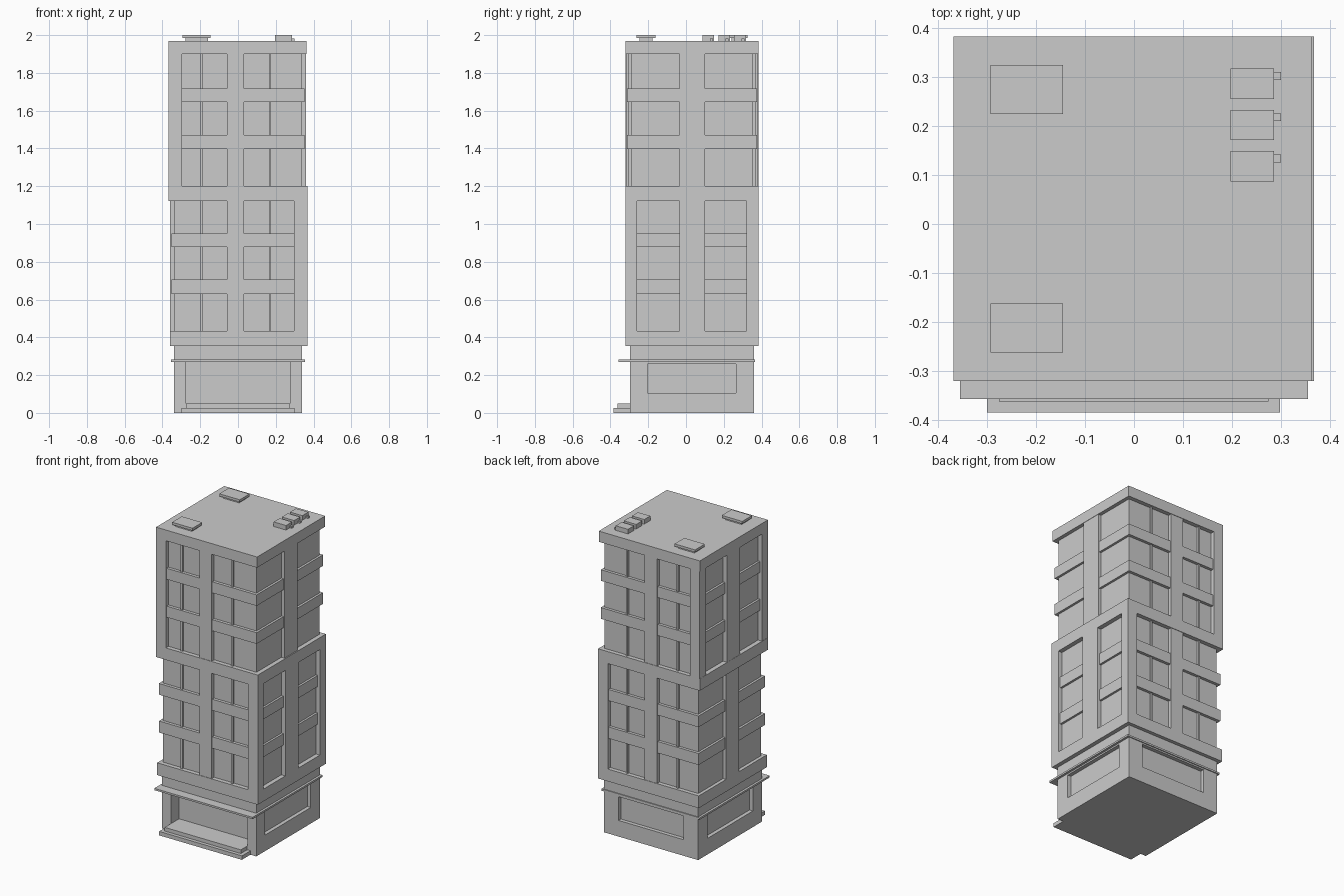
import bpy

if "Cube" in bpy.data.objects:
    bpy.data.objects.remove(bpy.data.objects["Cube"])

Y0, Y1, X = -0.32, 0.383, 0.367     # outer faces of the tower frame


def box(name, x, y, z):
    x, y, z = sorted(x), sorted(y), sorted(z)
    bpy.ops.mesh.primitive_cube_add(size=1, location=[sum(r) / 2 for r in (x, y, z)])
    ob = bpy.context.object
    ob.name = name
    ob.scale = [r[1] - r[0] for r in (x, y, z)]
    bpy.ops.object.transform_apply(location=False, rotation=False, scale=True)
    return ob


def cut(target, x, y, z):
    cutter = box("cutter", x, y, z)
    mod = target.modifiers.new("recess", 'BOOLEAN')
    mod.object, mod.solver = cutter, 'EXACT'
    bpy.context.view_layer.objects.active = target
    bpy.ops.object.modifier_apply(modifier=mod.name)
    bpy.data.objects.remove(cutter)


# Ground floor with recessed shopfront and windows
base = box("ground_floor", (-0.34, 0.34), (-0.297, 0.36), (0, 0.357))
cut(base, (-0.275, 0.275), (-0.4, -0.215), (0.05, 0.27))
for s in (-1, 1):
    cut(base, (s * 0.315, s * 0.4), (-0.205, 0.265), (0.105, 0.26))
cut(base, (-0.235, 0.235), (0.335, 0.4), (0.105, 0.26))
box("canopy", (-0.355, 0.355), (-0.357, 0.366), (0.27, 0.282))
box("lower_step", (-0.30, 0.298), (-0.385, -0.29), (0, 0.026))
box("upper_step", (-0.276, 0.274), (-0.362, -0.29), (0.026, 0.05))


def storeys(tag, z0, z1, bars, s):
    """Three floors; s is the side (+1/-1 in x) that has the closed frame wall."""
    # glazed core
    box(tag + "_glazing", (-0.338, 0.338), (-0.292, 0.356), (z0, z1))
    # closed side: frame posts and middle pier
    box(tag + "_front_post", (s * 0.297, s * X), (Y0, -0.26), (z0, z1))
    box(tag + "_back_post", (s * 0.297, s * X), (0.32, Y1), (z0, z1))
    for side in (-1, 1):
        xp = X if side == s else 0.36
        box(tag + "_side_pier", (side * 0.33, side * xp), (-0.035, 0.10), (z0, z1))
    # front and back piers and mullions
    for name, ya, yb, ym in (("front", Y0 + 0.003, -0.28, -0.304), ("back", Y1 - 0.003, 0.34, 0.368)):
        box(tag + "_" + name + "_pier", (-0.058, 0.032), (ya, yb), (z0, z1))
        for xm in (-0.195, 0.17):
            box(tag + "_" + name + "_mullion", (xm - 0.006, xm + 0.006), (ym, yb), (z0, z1))
    # floor bands wrapping round the open corners
    for za, zb in bars:
        box(tag + "_band", (-s * 0.353, s * 0.352), (Y0 + 0.008, Y1 - 0.008), (za, zb))


storeys("lower", 0.43, 1.125, ((0.63, 0.705), (0.877, 0.95)), 1)
storeys("upper", 1.195, 1.905, ((1.397, 1.47), (1.645, 1.717)), -1)

# Full-width slabs
box("bottom_slab", (-0.36, X), (Y0, Y1), (0.353, 0.433))
box("middle_slab", (-0.368, X), (Y0, Y1), (1.122, 1.2))
box("roof_slab", (-0.368, 0.362), (Y0, Y1), (1.9, 1.97))

# Roof vents
for y in (-0.212, 0.275):
    box("vent_neck", (-0.278, -0.16), (y - 0.035, y + 0.035), (1.965, 1.985))
    box("vent_cap", (-0.293, -0.145), (y - 0.05, y + 0.05), (1.984, 2.0))

# Cooling units with pipe stubs
for y in (0.118, 0.202, 0.286):
    box("cooling_unit", (0.197, 0.286), (y - 0.031, y + 0.031), (1.965, 2.0))
    box("pipe_stub", (0.28, 0.30), (y + 0.008, y + 0.024), (1.965, 1.982))
